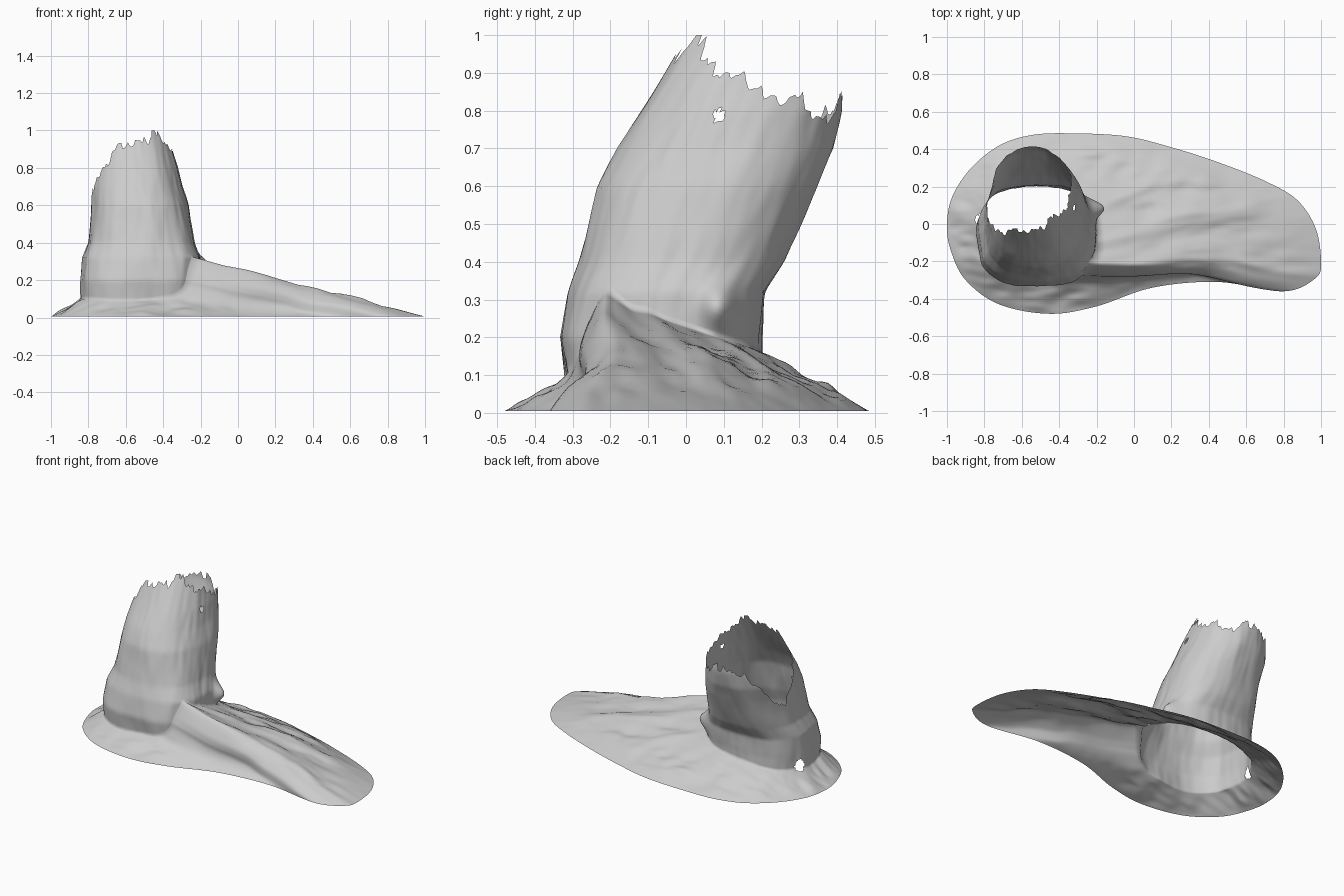
import bpy, math
from mathutils import Vector, noise

if "Cube" in bpy.data.objects:
    bpy.data.objects.remove(bpy.data.objects["Cube"])

# Columns around the stump: trunk angle, footprint x, y, junction height, rim height
COLS = [
    (-180, -1.0, 0.0, .10, .62), (-160, -.98, -.14, .10, .70), (-140, -.90, -.30, .10, .80),
    (-115, -.72, -.43, .09, .92), (-90, -.45, -.48, .09, .93), (-72, -.20, -.44, .10, .95),
    (-58, .10, -.34, .12, .98), (-48, .45, -.31, .17, .98), (-43, .80, -.36, .25, .97),
    (-37, .97, -.29, .32, .95), (-30, 1.0, -.20, .31, .93), (-20, .97, -.02, .28, .91),
    (-10, .87, .13, .27, .90), (0, .70, .23, .25, .86), (20, .45, .33, .22, .85),
    (40, .20, .41, .19, .80), (60, -.05, .47, .17, .79), (80, -.35, .485, .16, .83),
    (100, -.55, .475, .15, .82), (120, -.72, .42, .13, .80), (140, -.87, .30, .12, .70),
    (160, -.97, .15, .11, .53)]
# Trunk sections: z, x min, x max, y min, y max
LEVELS = [(0, -.85, -.20, -.31, .20), (.1, -.84, -.20, -.32, .20), (.2, -.84, -.20, -.335, .20),
          (.32, -.83, -.20, -.31, .21), (.4, -.80, -.23, -.28, .26), (.6, -.78, -.27, -.23, .35),
          (.7, -.78, -.30, -.18, .39), (.8, -.77, -.32, -.12, .41), (1.0, -.74, -.38, 0, .42)]
PER, SKIRT, TRUNK = 12, 22, 46


def catmull(a, b, c, d, t):
    return tuple(.5 * (2 * q + (r - p) * t + (2 * p - 5 * q + 4 * r - s) * t * t
                       + (3 * q - p - 3 * r + s) * t ** 3) for p, q, r, s in zip(a, b, c, d))


def column(i):
    k, t = divmod(i, PER)
    pts = []
    for j in range(k - 1, k + 3):
        turn, m = divmod(j, len(COLS))
        c = COLS[m]
        pts.append((c[0] + 360 * turn,) + c[1:])
    return catmull(*pts, t / PER)


def section(z):
    for a, b in zip(LEVELS, LEVELS[1:]):
        if z <= b[0] or b is LEVELS[-1]:
            t = (z - a[0]) / (b[0] - a[0])
            return [p + (q - p) * t for p, q in zip(a[1:], b[1:])]


def trunk_point(angle, z):
    x0, x1, y0, y1 = section(z)
    c, s = math.cos(math.radians(angle)), math.sin(math.radians(angle))
    n = 2.7 - .6 * min(z, 1)
    r = (abs(c) ** n + abs(s) ** n) ** (-1 / n)
    # bark undulation and the knob at the right foot
    r += .035 * noise.noise(Vector((c * 2, s * 2, z * 4)))
    r += .012 * noise.noise(Vector((c * 7, s * 7, z * 7 + 3)))
    x, y = (x0 + x1) / 2 + c * r * (x1 - x0) / 2, (y0 + y1) / 2 + s * r * (y1 - y0) / 2
    bump = .07 * math.exp(-((y - .09) / .05) ** 2 - ((z - .28) / .06) ** 2) if c > 0 else 0
    return Vector((x + bump, y, z))


n_cols = len(COLS) * PER
verts, faces = [], []
rows = SKIRT + TRUNK + 1
for i in range(n_cols):
    ang, fx, fy, hb, rim = column(i)
    # jagged broken rim
    a = math.radians(ang)
    j = noise.noise(Vector((math.cos(a) * 6, math.sin(a) * 6, 1)))
    j2 = noise.noise(Vector((math.cos(a) * 15, math.sin(a) * 15, 5)))
    rim = min(1.0, rim + .045 * j + .03 * j2)
    foot = trunk_point(ang, hb)
    # spreading root skirt, from the footprint inward
    for k in range(SKIRT):
        s = 1 - k / SKIRT
        p = foot.lerp(Vector((fx, fy, .005)), s)
        mid = 4 * s * (1 - s)
        p.y += .05 * mid * math.exp(-((p.x - .35) / .3) ** 2)
        p.z += mid * (.022 * noise.noise(Vector((p.x * 4, p.y * 9, 2)))
                      + .012 * noise.noise(Vector((p.x * 9, p.y * 20, 7))))
        p.z = max(p.z, 0)
        verts.append(p)
    # trunk wall
    for k in range(TRUNK + 1):
        verts.append(trunk_point(ang, hb + (rim - hb) * k / TRUNK))

# small rotted holes: low on the left, and under the right rim
HOLES = [(Vector((-.84, .03, .13)), .035), (Vector((-.31, .085, .79)), .02)]
for i in range(n_cols):
    a, b = i * rows, (i + 1) % n_cols * rows
    for k in range(rows - 1):
        f = (a + k, a + k + 1, b + k + 1, b + k)
        mid = sum((verts[v] for v in f), Vector()) / 4
        if all((mid - c).length > r for c, r in HOLES):
            faces.append(f[::-1])

mesh = bpy.data.meshes.new("hollow_stump")
mesh.from_pydata(verts, [], faces)
mesh.update()
stump = bpy.data.objects.new("hollow_stump", mesh)
bpy.context.collection.objects.link(stump)
for poly in mesh.polygons:
    poly.use_smooth = True
